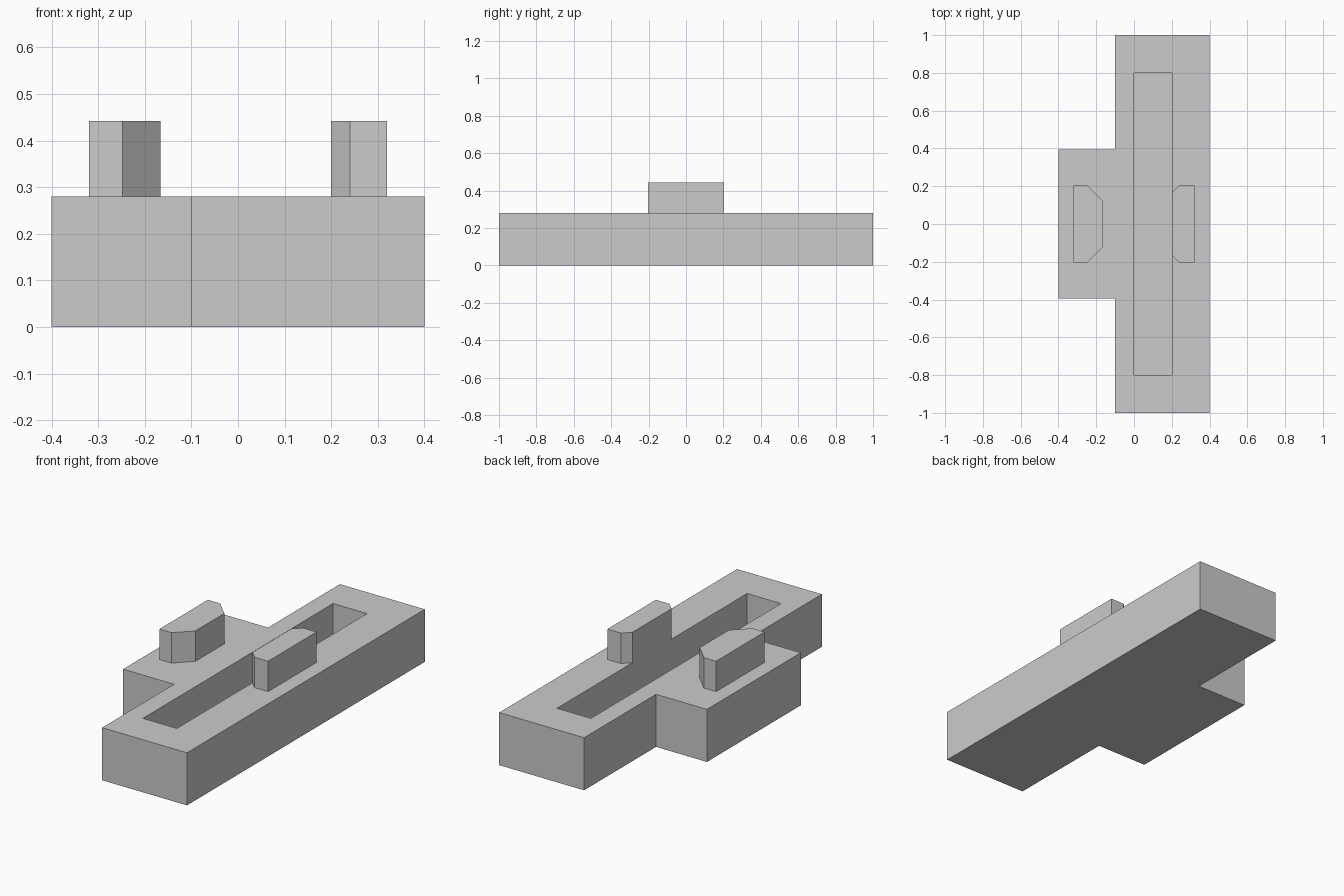
import bpy
import bmesh

if "Cube" in bpy.data.objects:
    bpy.data.objects.remove(bpy.data.objects["Cube"], do_unlink=True)

# Single plain grey for the whole model
grey = bpy.data.materials.new("plain_grey")
grey.use_nodes = True
colour = (0.6, 0.6, 0.6, 1)
grey.diffuse_color = colour
grey.node_tree.nodes["Principled BSDF"].inputs["Base Color"].default_value = colour


def extrude_plan(name, half_plan, bottom, top):
    """Mirror a half outline (y > 0) across y = 0 and extrude it upwards."""
    plan = half_plan + [(x, -y) for x, y in reversed(half_plan)]
    bm = bmesh.new()
    base = bm.faces.new([bm.verts.new((x, y, bottom)) for x, y in plan])
    result = bmesh.ops.extrude_face_region(bm, geom=[base], use_keep_orig=True)
    for v in result["geom"]:
        if isinstance(v, bmesh.types.BMVert):
            v.co.z = top
    bmesh.ops.recalc_face_normals(bm, faces=bm.faces)
    mesh = bpy.data.meshes.new(name)
    bm.to_mesh(mesh)
    bm.free()
    mesh.materials.append(grey)
    obj = bpy.data.objects.new(name, mesh)
    bpy.context.collection.objects.link(obj)
    return obj


deck = 0.28
peg_top = 0.442

# Long base with a side wing
base = extrude_plan("base", [(-0.4, 0.395), (-0.1, 0.395), (-0.1, 1), (0.4, 1)], 0, deck)

# Long slot sunk into the base
cutter = extrude_plan("slot_cutter", [(0, 0.8), (0.2, 0.8)], 0.08, deck + 0.1)
cutter.hide_render = True
cutter.hide_viewport = True
cut = base.modifiers.new("slot", "BOOLEAN")
cut.operation = "DIFFERENCE"
cut.solver = "EXACT"
cut.object = cutter

# Chamfered blocks facing each other across the slot
extrude_plan("right_block", [(-0.32, 0.204), (-0.248, 0.204), (-0.166, 0.122)], deck, peg_top)
extrude_plan("left_block", [(0.32, 0.204), (0.24, 0.204), (0.2, 0.164)], deck, peg_top)
